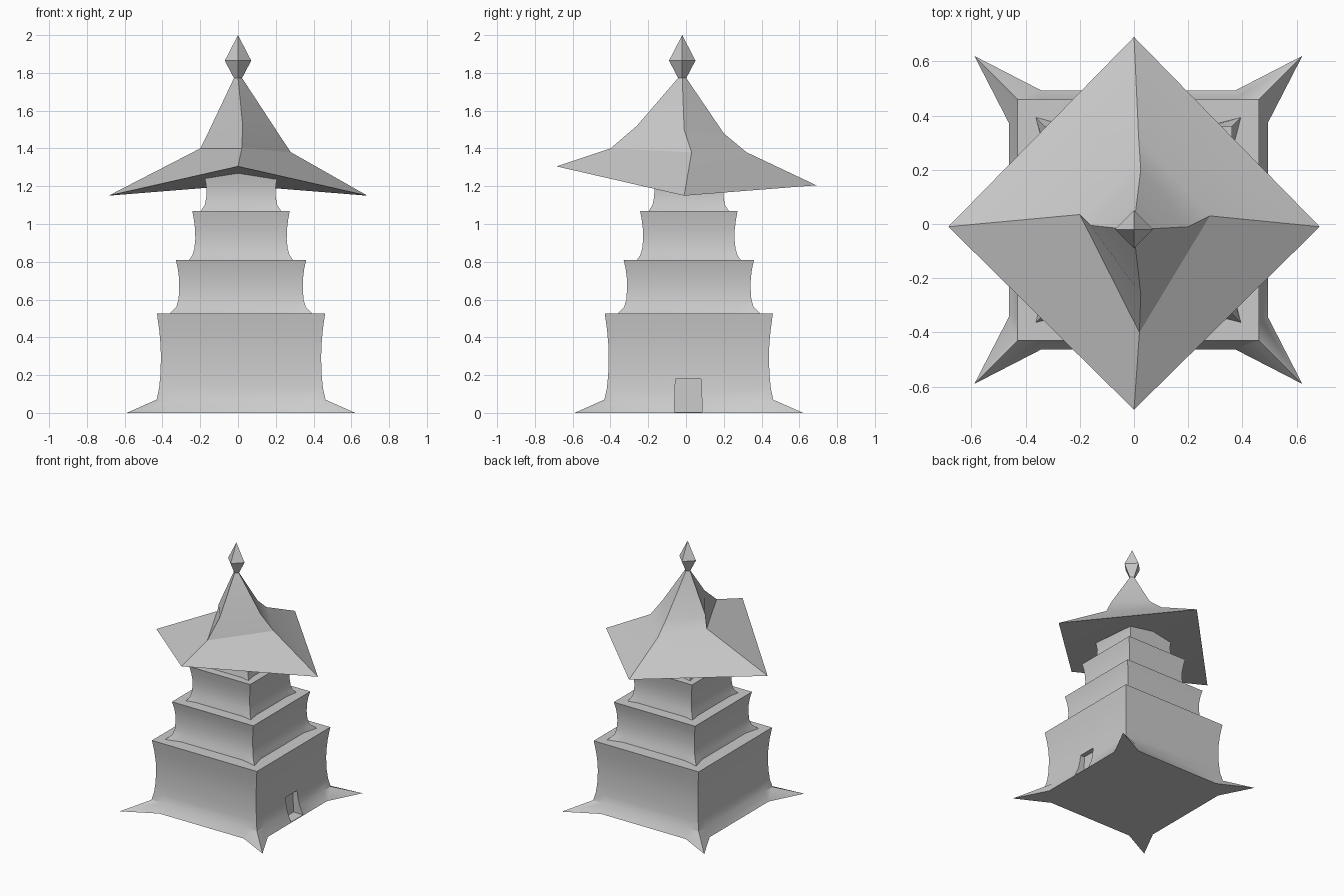
import bpy, bmesh, math
from mathutils import Vector

cube = bpy.data.objects.get("Cube")
if cube:
    bpy.data.objects.remove(cube, do_unlink=True)

CENTRE = Vector((0.016, 0.015, 0))
SIDES = range(4)


def add_object(name, bm):
    bmesh.ops.recalc_face_normals(bm, faces=bm.faces)
    mesh = bpy.data.meshes.new(name)
    bm.to_mesh(mesh)
    bm.free()
    ob = bpy.data.objects.new(name, mesh)
    bpy.context.collection.objects.link(ob)
    return ob


def smooth(ob, degrees=30):
    bpy.ops.object.select_all(action='DESELECT')
    bpy.context.view_layer.objects.active = ob
    ob.select_set(True)
    bpy.ops.object.shade_smooth_by_angle(angle=math.radians(degrees))


def square_ring(z, half, tip, notch):
    """Square outline whose four corners can be drawn out into spikes."""
    points = []
    for i in SIDES:
        c, s = (1, 0, -1, 0)[i], (0, 1, 0, -1)[i]
        for x, y in ((half, notch), (tip, tip), (notch, half)):
            points.append(CENTRE + Vector((c * x - s * y, s * x + c * y, z)))
    return points


def bridge(bm, rings):
    """Skin neighbouring rings and return their vertices."""
    loops = [[bm.verts.new(p) for p in ring] for ring in rings]
    for low, high in zip(loops, loops[1:]):
        n = len(low)
        for i in range(n):
            j = (i + 1) % n
            bm.faces.new((low[i], low[j], high[j], high[i]))
    return loops


def make_tier(name, foot, profile):
    z, half, tip = foot
    notch = half * 0.75
    rings = [square_ring(z, half, tip, notch)]
    rings += [square_ring(h, r, r, notch) for h, r in profile]
    bm = bmesh.new()
    loops = bridge(bm, rings)
    bm.faces.new(loops[0])
    bm.faces.new(loops[-1])
    return add_object(name, bm)


# Stacked tiers with waisted walls and spiked feet
base = make_tier("base_tier", (0, 0.478, 0.605),
                 [(0.07, 0.447), (0.13, 0.434), (0.2, 0.427), (0.29, 0.424),
                  (0.36, 0.426), (0.44, 0.433), (0.525, 0.445)])
tiers = [
    make_tier("second_tier", (0.525, 0.348, 0.378),
              [(0.56, 0.343), (0.6, 0.331), (0.66, 0.327), (0.71, 0.328),
               (0.76, 0.334), (0.81, 0.345)]),
    make_tier("third_tier", (0.81, 0.26, 0.275),
              [(0.835, 0.257), (0.87, 0.247), (0.92, 0.242), (0.97, 0.243),
               (1.02, 0.249), (1.07, 0.258)]),
    make_tier("top_tier", (1.07, 0.197, 0.212),
              [(1.1, 0.192), (1.14, 0.184), (1.18, 0.182), (1.22, 0.187),
               (1.28, 0.2)]),
]

# Doorway alcove cut into the side wall
bm = bmesh.new()
bmesh.ops.create_cube(bm, size=1)
for v in bm.verts:
    v.co = (0.49 + v.co.x * 0.16, 0.012 + v.co.y * (0.142 - 0.012 * v.co.z),
            0.092 + v.co.z * 0.176)
cutter = add_object("doorway_cutter", bm)
cutter.hide_render = True
mod = base.modifiers.new("doorway", 'BOOLEAN')
mod.operation = 'DIFFERENCE'
mod.solver = 'EXACT'
mod.object = cutter
bpy.context.view_layer.objects.active = base
bpy.ops.object.modifier_apply(modifier=mod.name)
bpy.data.objects.remove(cutter, do_unlink=True)

for ob in [base] + tiers:
    smooth(ob)

# Swept roof turned on the diagonal: each ring runs right, back, left, front
roof_rings = [
    [(0.685, -0.01, 1.15), (0, 0.69, 1.205), (-0.685, -0.01, 1.15), (0, -0.685, 1.305)],
    [(0.28, 0.03, 1.38), (0.017, 0.32, 1.38), (-0.2, 0.035, 1.4), (0.02, -0.4, 1.4)],
    [(0.2, -0.01, 1.5), (0.025, 0.2, 1.48), (-0.16, -0.005, 1.48), (0.025, -0.26, 1.52)],
    [(0.02, -0.02, 1.775), (0, 0, 1.775), (-0.02, -0.02, 1.775), (0, -0.04, 1.775)],
]
bm = bmesh.new()
loops = bridge(bm, roof_rings)
right, back, left, front = loops[0]
bm.faces.new((front, back, right))
bm.faces.new((back, front, left))
bm.faces.new(loops[-1])
smooth(add_object("roof", bm), 25)

# Faceted finial
bm = bmesh.new()
rings = [[Vector((r * math.cos(i * math.pi / 2), r * math.sin(i * math.pi / 2) - 0.02, z))
          for i in SIDES] for z, r in ((1.77, 0.02), (1.865, 0.07))]
loops = bridge(bm, rings)
bm.faces.new(loops[0])
peak = bm.verts.new((0, -0.02, 2))
for i in SIDES:
    bm.faces.new((loops[1][i], loops[1][(i + 1) % 4], peak))
add_object("finial", bm)
